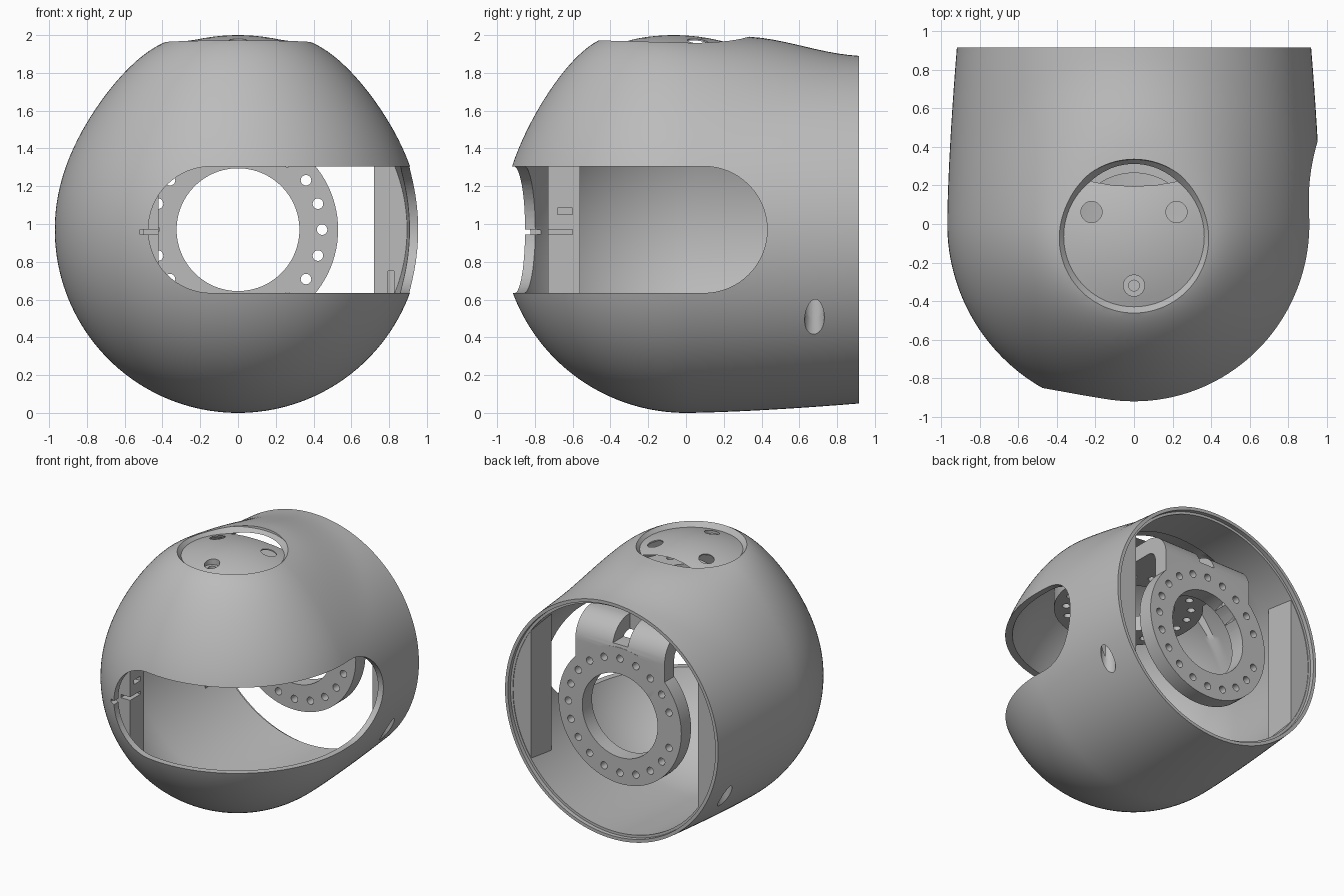
import bpy, bmesh, math
from mathutils import Matrix, Vector

if "Cube" in bpy.data.objects:
    bpy.data.objects.remove(bpy.data.objects["Cube"])

CZ = 0.97          # height of the shell axis
WIN = 0.335        # half height of the window
TO_Y = Matrix.Rotation(-math.pi / 2, 4, 'X')   # turns local z into +y

grey = bpy.data.materials.new("plain grey")
grey.diffuse_color = (0.5, 0.5, 0.5, 1)
grey.use_nodes = True
grey.node_tree.nodes["Principled BSDF"].inputs["Base Color"].default_value = grey.diffuse_color


def finish(name, bm):
    bmesh.ops.recalc_face_normals(bm, faces=bm.faces)
    me = bpy.data.meshes.new(name)
    bm.to_mesh(me)
    bm.free()
    me.materials.append(grey)
    ob = bpy.data.objects.new(name, me)
    bpy.context.collection.objects.link(ob)
    return ob


def lathe(name, profile, seg=48, mats=(Matrix.Identity(4),)):
    """Closed lathe of (radius, height) points around z, one copy per matrix."""
    bm = bmesh.new()
    for m in mats:
        rings = []
        for r, h in profile:
            n = 1 if r < 1e-6 else seg
            rings.append([bm.verts.new(m @ Vector((r * math.cos(2 * math.pi * i / seg),
                                                   r * math.sin(2 * math.pi * i / seg), h)))
                          for i in range(n)])
        for a, b in zip(rings, rings[1:]):
            for i in range(seg):
                j = (i + 1) % seg
                q = [a[i % len(a)], a[j % len(a)], b[j % len(b)], b[i % len(b)]]
                bm.faces.new(list(dict.fromkeys(q)))
    return finish(name, bm)


def rod(name, r, h0, h1, mats, seg=24):
    return lathe(name, [(0, h0), (r, h0), (r, h1), (0, h1)], seg, mats)


def prism(name, pts, place, a, b):
    """Extrude a 2D outline from a to b; place(u, v, w) gives the 3D point."""
    bm = bmesh.new()
    lo, hi = [[bm.verts.new(place(u, v, w)) for u, v in pts] for w in (a, b)]
    bm.faces.new(lo)
    bm.faces.new(hi)
    for i in range(len(pts)):
        j = (i + 1) % len(pts)
        bm.faces.new((lo[i], lo[j], hi[j], hi[i]))
    return finish(name, bm)


def box(name, x, y, z):
    pts = [(x[0], y[0]), (x[1], y[0]), (x[1], y[1]), (x[0], y[1])]
    return prism(name, pts, lambda u, v, w: (u, v, w), *z)


def boolean(ob, other, op='DIFFERENCE', keep=False):
    m = ob.modifiers.new("cut", 'BOOLEAN')
    m.operation, m.object, m.solver = op, other, 'EXACT'
    bpy.context.view_layer.objects.active = ob
    bpy.ops.object.modifier_apply(modifier=m.name)
    if not keep:
        bpy.data.objects.remove(other)


def at(x, y, z):
    return Matrix.Translation((x, y, z))


def shell_profile(r, nose, rim_r, y_end):
    pts = [(r * math.sin(t * math.pi / 96), -nose * math.cos(t * math.pi / 96)) for t in range(49)]
    return pts + [(r - (r - rim_r) * (k / 16) ** 1.5, y_end * k / 16) for k in range(1, 17)]


# outer shell: hollow body with a rounded nose and open back
outer = shell_profile(0.97, 0.977, 0.92, 0.917)
inner = shell_profile(0.925, 0.93, 0.875, 0.885)
body = lathe("shell", outer + [(0.895, 0.917), (0.895, 0.885)] + inner[::-1], 160, [at(0, 0, CZ) @ TO_Y])

# raised top that blends into the round mount
DY = -0.065
for v in body.data.vertices:
    x, y, z = v.co
    if z > CZ and math.hypot(x, z - CZ) > 0 and (x * x + y * y * (y < 0) + (z - CZ) ** 2) > 0.948 ** 2 or \
            (z > CZ and y > 0 and math.hypot(x, z - CZ) > 0.907):
        rho = math.hypot(x, y - DY)
        t = min(1, max(0, (0.95 - rho) / 0.55))
        v.co.z += (0.105 - 0.043 * (y - DY) / max(rho, 0.4) * -1 * -1) * t * t * (3 - 2 * t)

# domed dish in the top with three screw recesses
dome = [(0.365 * k / 8, 2.0 - 0.065 * (k / 8) ** 2) for k in range(9)]
boolean(body, lathe("dish_cutter", dome + [(0.40, 1.975), (0.43, 2.3), (0, 2.3)], 96, [at(0, DY, 0)]))
spots = [at(0.255 * math.cos(a), DY + 0.255 * math.sin(a), 0)
         for a in (math.radians(d) for d in (30, 150, 270))]
boolean(body, lathe("screw_cutter", [(0, 1.86), (0.028, 1.86), (0.028, 1.935), (0.055, 1.935),
                                     (0.055, 2.2), (0, 2.2)], 32, spots))


# window wrapping from the front round to the right side
def slot(end, sign):
    c = end - sign * WIN
    arc = [(c + sign * WIN * math.cos(a), CZ + WIN * math.sin(a))
           for a in (math.pi * (k / 32 - 0.5) for k in range(33))]
    return arc + [(-sign * 1.5, CZ + WIN), (-sign * 1.5, CZ - WIN)]


boolean(body, prism("front_cutter", slot(-0.475, -1), lambda u, v, w: (u, w, v), -1.5, 0.0))
boolean(body, prism("side_cutter", slot(0.43, 1), lambda u, v, w: (w, u, v), 0.0, 1.5))
boolean(body, box("notch_cutter", (-0.52, -0.43), (-1, -0.7), (0.945, 0.97)))

# hull used to trim the inner parts against the shell wall
hull = lathe("hull", shell_profile(0.95, 0.955, 0.895, 0.884) + [(0, 0.884)], 96, [at(0, 0, CZ) @ TO_Y])

# wall pads inside the rear opening, with vertical screw holes from below
pads = []
for side, name in ((1, "right_pad"), (-1, "left_pad")):
    pad = box(name, sorted((side * 0.72, side * 1.1)), (0.63, 0.88), (0.2, 1.8))
    boolean(pad, hull, 'INTERSECT', True)
    for part in (pad, body):
        boolean(part, rod("hole_cutter", 0.0525, 0.2, 0.75, [at(side * 0.81, 0.68, 0)]))
    pads.append(pad)

# pad behind the left end of the window
pad = box("window_pad", (-0.85, -0.42), (-0.73, -0.56), (0.3, 1.7))
boolean(pad, hull, 'INTERSECT', True)
boolean(pad, box("notch_cutter", (-0.5, -0.3), (-0.8, -0.6), (0.945, 0.97)))
boolean(pad, box("notch_cutter", (-0.5, -0.3), (-0.68, -0.6), (1.05, 1.085)))
pads.append(pad)

# bracket: two drilled rings joined by a bent neck
Y1, Z1, TH, BR = 0.815, 1.67, 0.12, 0.2
upright = at(0, 0, CZ) @ TO_Y
flat = at(0, -0.06, 0)
bracket = rod("ring_bracket", 0.53, Y1 - TH, Y1, [upright], 96)
bend = [math.pi / 2 * k / 12 for k in range(13)]
neck = [(Y1, 1.25)] + [(Y1 - BR + BR * math.cos(a), Z1 - BR + BR * math.sin(a)) for a in bend]
neck += [(0.25, Z1), (0.25, Z1 - TH)]
neck += [(Y1 - BR + (BR - TH) * math.cos(a), Z1 - BR + (BR - TH) * math.sin(a)) for a in bend[::-1]]
neck += [(Y1 - TH, 1.25)]
boolean(bracket, prism("neck", neck, lambda u, v, w: (w, u, v), -0.385, 0.385), 'UNION')
boolean(bracket, rod("top_ring", 0.53, Z1 - TH, Z1, [flat], 96), 'UNION')
for frame, h0, h1 in ((upright, Y1 - TH - 0.03, Y1 + 0.1), (flat, Z1 - TH - 0.1, Z1 + 0.1)):
    boolean(bracket, rod("bore_cutter", 0.325, h0, h1, [frame], 96))
    ring = [frame @ at(0.445 * math.cos(k * math.pi / 10), 0.445 * math.sin(k * math.pi / 10), 0)
            for k in range(20)]
    boolean(bracket, rod("bolt_cutter", 0.028, h0, h1, ring, 20))
boolean(bracket, box("slot_cutter", (-0.065, 0.065), (0.6, 1.0), (1.52, 1.8)))
boolean(bracket, hull, 'INTERSECT', True)
bpy.data.objects.remove(hull)

# smooth shading with sharp edges kept
bpy.ops.object.select_all(action='DESELECT')
for ob in [body, bracket] + pads:
    ob.select_set(True)
bpy.context.view_layer.objects.active = body
bpy.ops.object.shade_smooth_by_angle(angle=math.radians(30))
